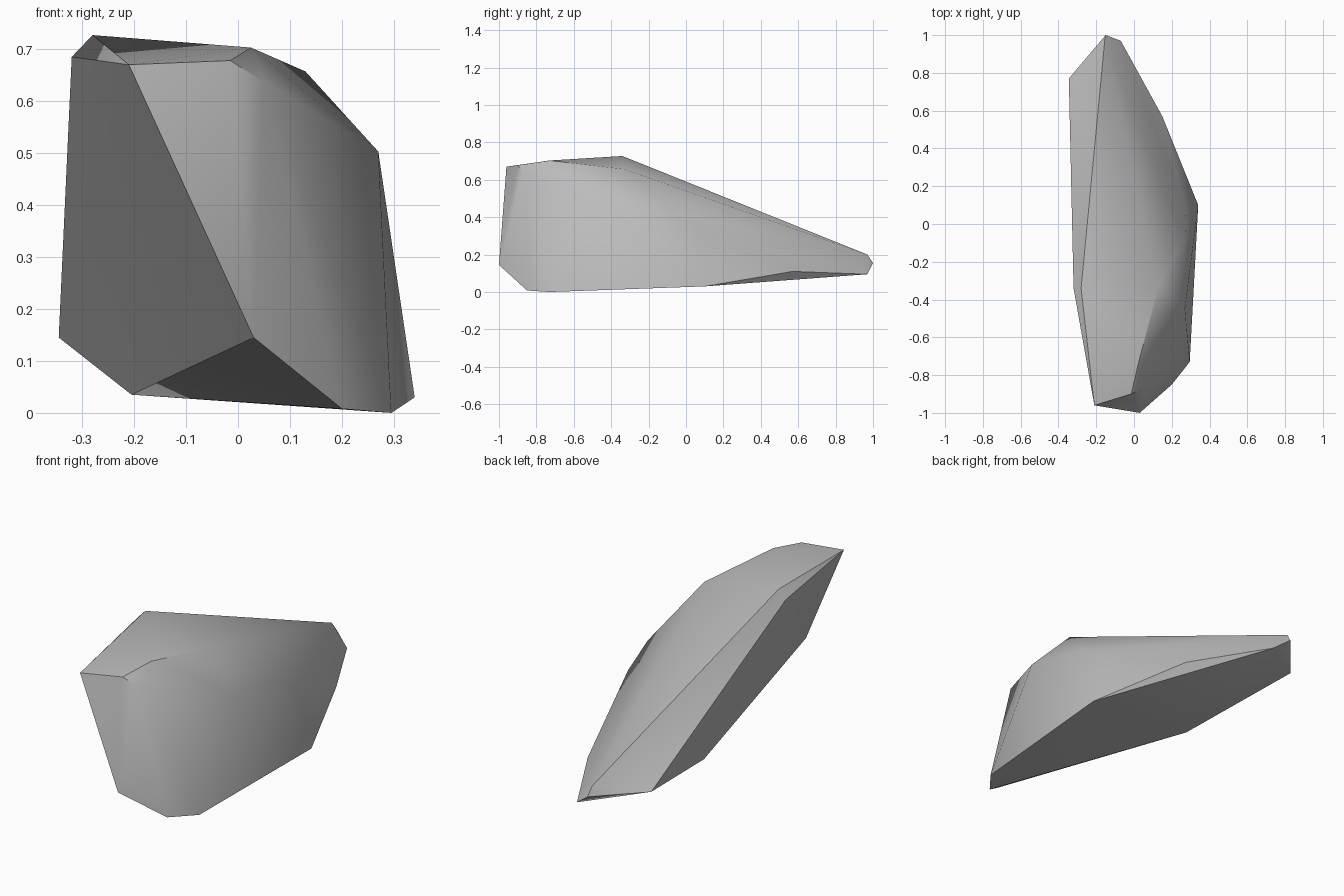
import bpy
import bmesh
from math import radians

default_cube = bpy.data.objects.get("Cube")
if default_cube:
    bpy.data.objects.remove(default_cube, do_unlink=True)

# Plain stone colour
stone = bpy.data.materials.new("stone_grey")
stone.use_nodes = True
colour = (0.5, 0.5, 0.5, 1.0)
stone.diffuse_color = colour
shader = next(n for n in stone.node_tree.nodes if n.type == "BSDF_PRINCIPLED")
shader.inputs["Base Color"].default_value = colour
shader.inputs["Roughness"].default_value = 0.9

# Corner points of the chipped rock, grouped by region
corners = {
    "top_plane": [(-.28, -.34, .727), (-.32, -.34, .685), (-.21, -.96, .67),
                  (-.015, -.9, .678), (.025, -.73, .703), (.13, -.33, .657)],
    "left_shoulder": [(.05, -.87, .637), (.27, -.45, .503),
                      (.27, -.08, .42), (.275, .07, .325)],
    "back_tip": [(-.155, .97, .2), (-.15, 1, .155), (-.07, .97, .095)],
    "underside": [(.15, .57, .11), (.34, .1, .03), (.295, -.73, 0),
                  (.2, -.85, .008), (-.205, .15, .035), (-.345, .77, .145),
                  (.03, -1, .145)],
}

# Wrap the corners in a faceted solid
bm = bmesh.new()
for region in corners.values():
    for point in region:
        bm.verts.new(point)
hull = bmesh.ops.convex_hull(bm, input=bm.verts[:])
unused = {g for g in hull["geom_interior"] + hull["geom_unused"]
          if isinstance(g, bmesh.types.BMVert)}
bmesh.ops.delete(bm, geom=list(unused), context="VERTS")

# Merge triangles that lie in one plane, so chipped faces stay flat
bmesh.ops.dissolve_limit(bm, angle_limit=radians(1.5),
                         verts=bm.verts[:], edges=bm.edges[:])
bmesh.ops.recalc_face_normals(bm, faces=bm.faces[:])
mesh = bpy.data.meshes.new("rock")
bm.to_mesh(mesh)
bm.free()
mesh.materials.append(stone)

rock = bpy.data.objects.new("rock", mesh)
bpy.context.collection.objects.link(rock)

# Soften shallow edges and keep the chipped ridges crisp
bpy.ops.object.select_all(action="DESELECT")
rock.select_set(True)
bpy.context.view_layer.objects.active = rock
bpy.ops.object.shade_smooth_by_angle(angle=radians(30))
